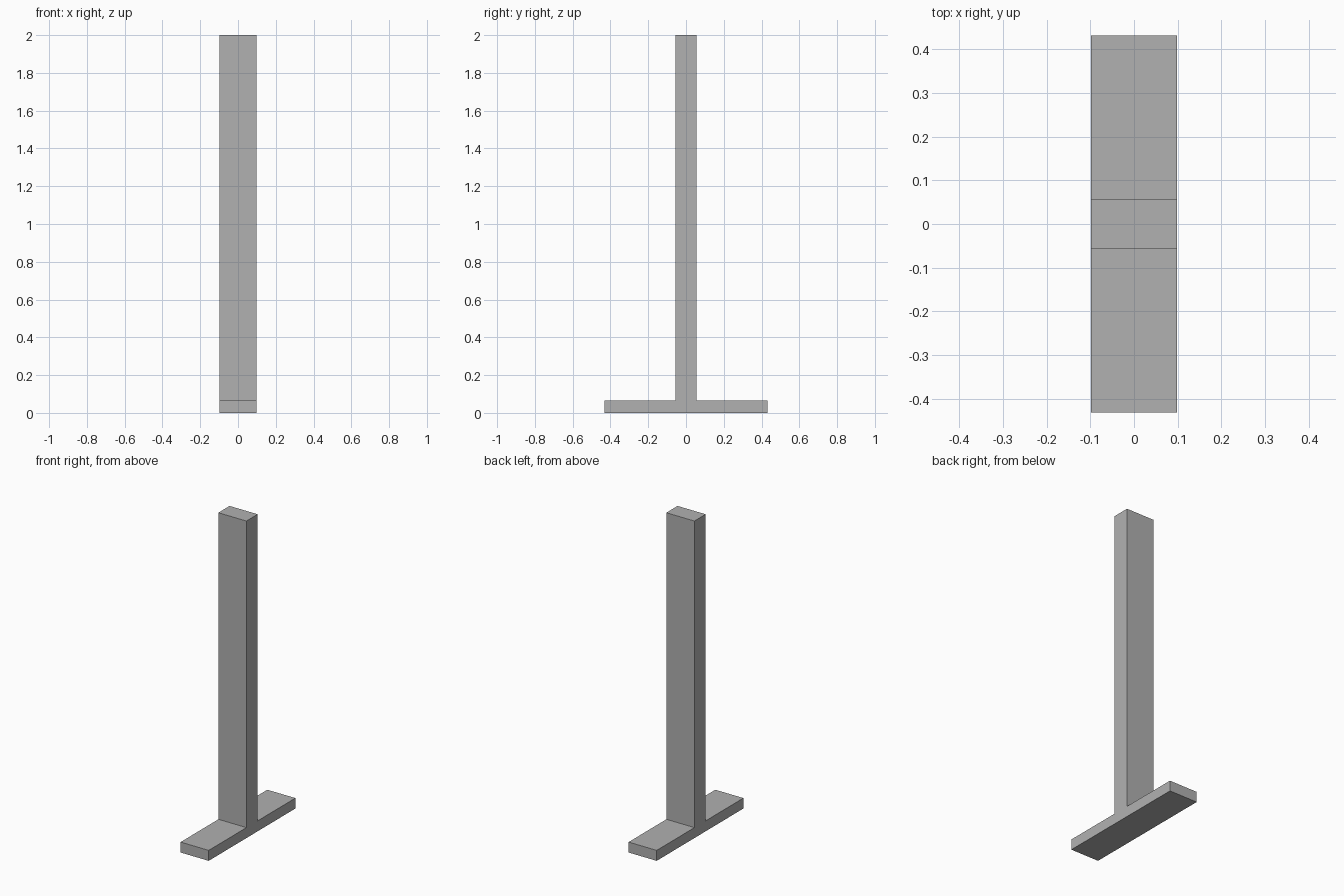
import bpy, bmesh

if "Cube" in bpy.data.objects:
    bpy.data.objects.remove(bpy.data.objects["Cube"])

HALF_X = 0.098      # half width of the whole stand
HALF_BASE = 0.432   # half length of the foot
HALF_POST = 0.056   # half thickness of the post
BASE_H, TOP = 0.066, 2.0

# Inverted-T profile in the y-z plane: one half, then mirrored
half = [(HALF_BASE, 0), (HALF_BASE, BASE_H), (HALF_POST, BASE_H), (HALF_POST, TOP)]
profile = half + [(-y, z) for y, z in reversed(half)]

# Upright post and foot as one extruded solid
bm = bmesh.new()
face = bm.faces.new([bm.verts.new((-HALF_X, y, z)) for y, z in profile])
ext = bmesh.ops.extrude_face_region(bm, geom=[face], use_keep_orig=True)
moved = [g for g in ext["geom"] if isinstance(g, bmesh.types.BMVert)]
bmesh.ops.translate(bm, verts=moved, vec=(2 * HALF_X, 0, 0))
bmesh.ops.recalc_face_normals(bm, faces=bm.faces)

mesh = bpy.data.meshes.new("post_with_foot")
bm.to_mesh(mesh)
bm.free()

# Dark grey finish
grey = bpy.data.materials.new("dark_grey")
grey.diffuse_color = (0.44, 0.44, 0.44, 1)
grey.use_nodes = True
grey.node_tree.nodes["Principled BSDF"].inputs["Base Color"].default_value = grey.diffuse_color
mesh.materials.append(grey)
bpy.context.collection.objects.link(bpy.data.objects.new("post_with_foot", mesh))
